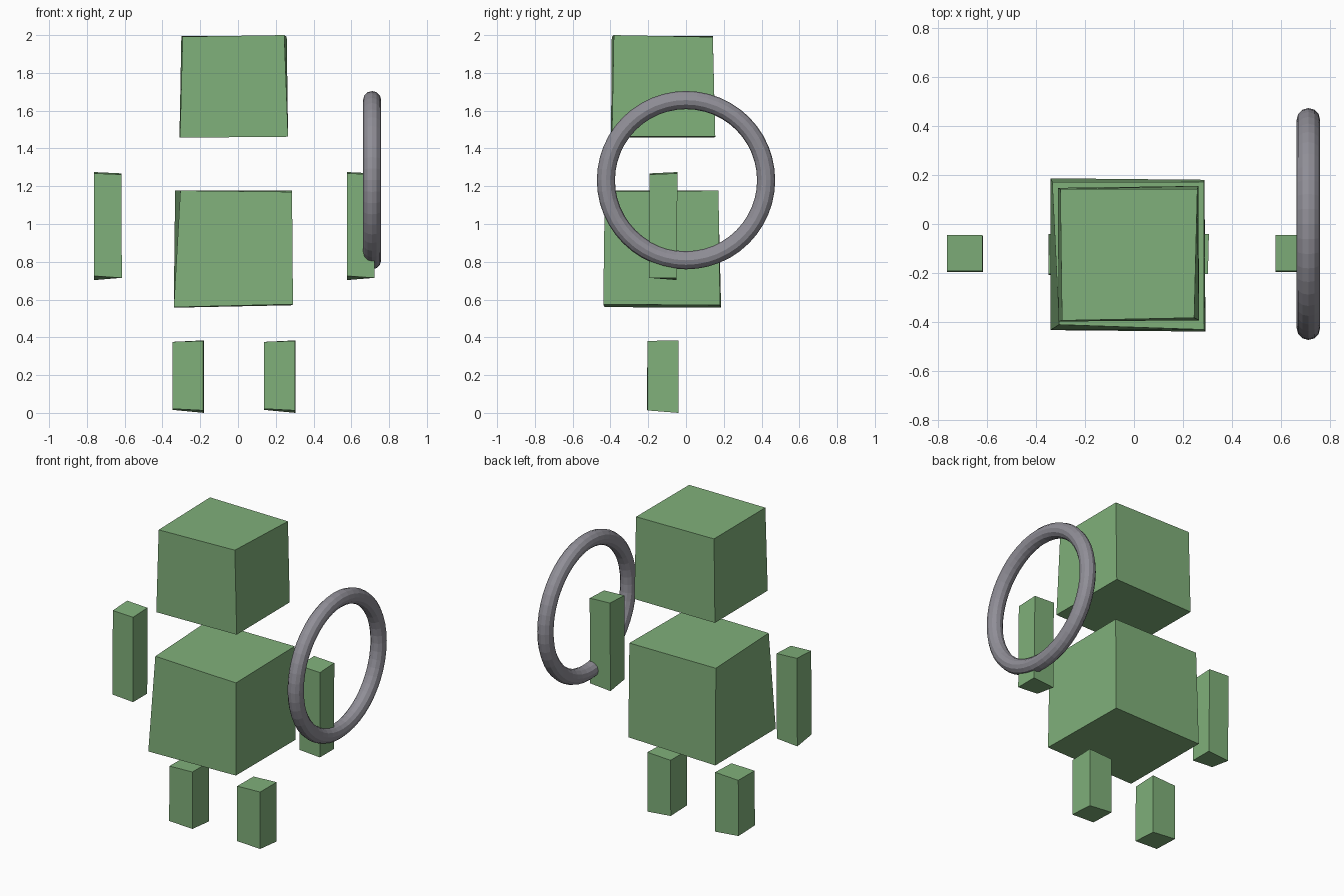
import bpy
import math


def material(name, rgb):
    m = bpy.data.materials.new(name)
    m.diffuse_color = (*rgb, 1.0)
    return m


GREEN = material("leaf green", (0.216, 0.434, 0.195))
GREY = material("ring grey", (0.28, 0.273, 0.31))

FACES = [(3, 2, 1, 0), (4, 5, 6, 7), (0, 1, 5, 4),
         (1, 2, 6, 5), (2, 3, 7, 6), (3, 0, 4, 7)]


def block(name, bottom, top, dx=0.0):
    """Slightly crooked box; corners run front-left, front-right, back-right, back-left."""
    verts = [(x + dx, y, z) for x, y, z in bottom + top]
    mesh = bpy.data.meshes.new(name)
    mesh.from_pydata(verts, [], FACES)
    mesh.materials.append(GREEN)
    obj = bpy.data.objects.new(name, mesh)
    bpy.context.collection.objects.link(obj)
    return obj


# Head
block("head",
      [(-0.307, -0.397, 1.457), (0.265, -0.392, 1.462), (0.262, 0.155, 1.462), (-0.31, 0.147, 1.457)],
      [(-0.293, -0.393, 1.992), (0.245, -0.382, 2.0), (0.258, 0.142, 1.99), (-0.30, 0.142, 1.996)])

# Body
block("body",
      [(-0.34, -0.432, 0.56), (0.291, -0.438, 0.575), (0.287, 0.18, 0.57), (-0.34, 0.186, 0.557)],
      [(-0.305, -0.41, 1.177), (0.286, -0.43, 1.17), (0.285, 0.172, 1.177), (-0.333, 0.17, 1.178)])

# Arms and legs: the right limb repeats the left one
for side, arm_dx, leg_dx in (("left", 0.0, 0.0), ("right", 1.338, 0.485)):
    block(side + "_arm",
          [(-0.762, -0.195, 0.725), (-0.615, -0.195, 0.715), (-0.615, -0.05, 0.715), (-0.762, -0.05, 0.703)],
          [(-0.762, -0.192, 1.268), (-0.617, -0.192, 1.262), (-0.617, -0.045, 1.268), (-0.762, -0.045, 1.275)],
          arm_dx)
    block(side + "_leg",
          [(-0.348, -0.207, 0.022), (-0.184, -0.204, 0.013), (-0.18, -0.04, 0.0), (-0.348, -0.04, 0.016)],
          [(-0.348, -0.204, 0.376), (-0.184, -0.203, 0.381), (-0.18, -0.04, 0.384), (-0.346, -0.04, 0.376)],
          leg_dx)

# Hoop held by the right arm
bpy.ops.mesh.primitive_torus_add(major_segments=48, minor_segments=12,
                                 major_radius=0.424, minor_radius=0.048,
                                 location=(0.71, 0.0, 1.232),
                                 rotation=(0.0, math.pi / 2, 0.0))
hoop = bpy.context.object
hoop.name = "hoop"
hoop.data.materials.append(GREY)
